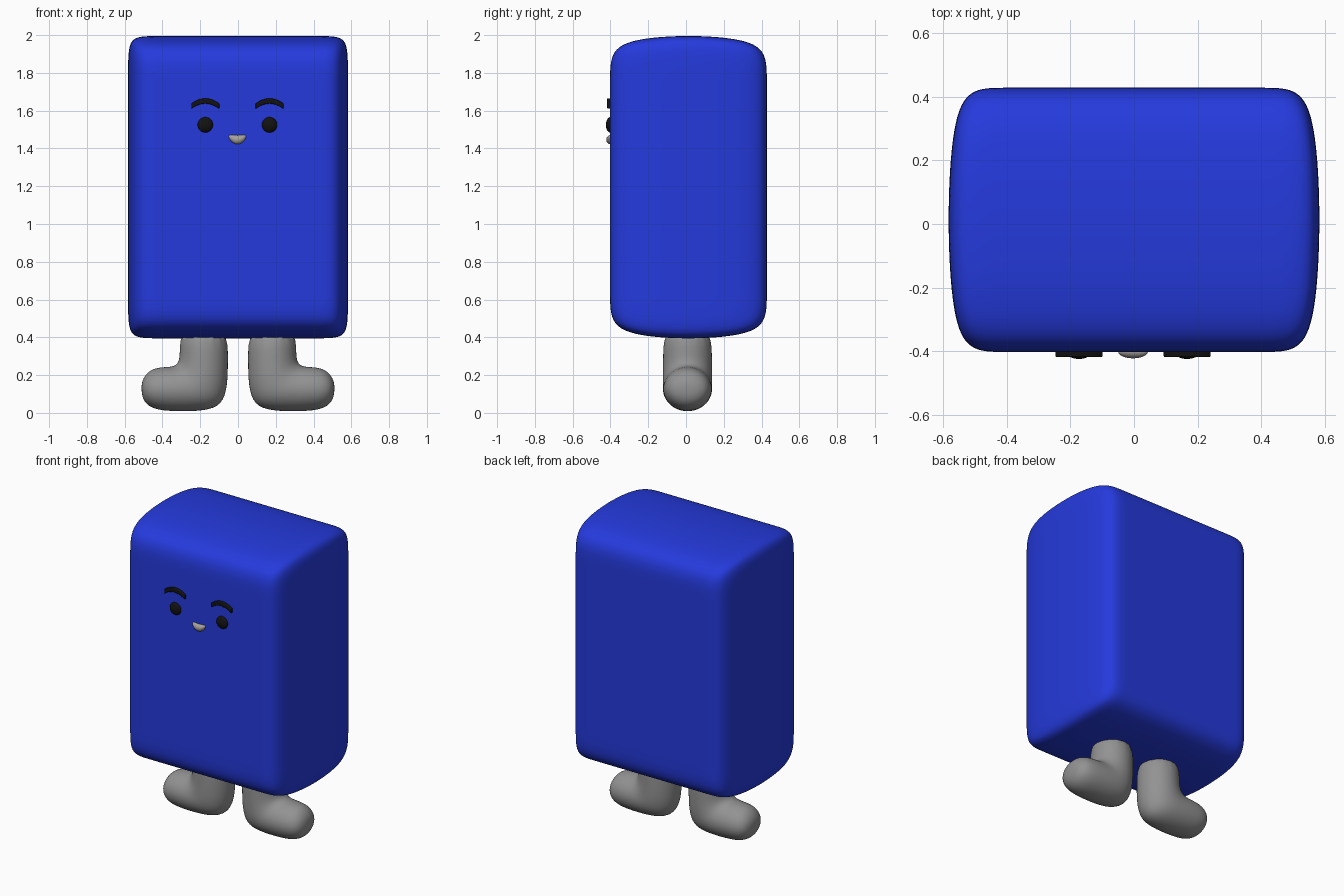
import bpy, bmesh, math
from mathutils import Matrix, Vector

cube = bpy.data.objects.get("Cube")
if cube:
    bpy.data.objects.remove(cube, do_unlink=True)


def material(name, color):
    mat = bpy.data.materials.new(name)
    mat.use_nodes = True
    mat.diffuse_color = (*color, 1)
    mat.node_tree.nodes["Principled BSDF"].inputs["Base Color"].default_value = (*color, 1)
    return mat


BLUE = material("blue", (0.018, 0.042, 0.72))
GREY = material("grey", (0.29, 0.29, 0.29))
PALE = material("pale grey", (0.38, 0.36, 0.33))
BLACK = material("black", (0.006, 0.006, 0.006))


def finish(bm, name, mat, subdivisions=0, location=(0, 0, 0)):
    """Turn a bmesh into a smooth, named object."""
    bmesh.ops.recalc_face_normals(bm, faces=bm.faces)
    for f in bm.faces:
        f.smooth = True
    mesh = bpy.data.meshes.new(name)
    bm.to_mesh(mesh)
    bm.free()
    mesh.materials.append(mat)
    obj = bpy.data.objects.new(name, mesh)
    obj.location = location
    bpy.context.collection.objects.link(obj)
    if subdivisions:
        mod = obj.modifiers.new("Smooth", "SUBSURF")
        mod.levels = mod.render_levels = subdivisions
    return obj


def box(half, cuts):
    """Box with edge loops; cuts pairs an axis with its loop offsets."""
    bm = bmesh.new()
    bmesh.ops.create_cube(bm, size=2, matrix=Matrix.Diagonal((*half, 1)))
    for axis, offsets in cuts:
        normal = Vector((0, 0, 0))
        normal[axis] = 1
        for d in offsets:
            bmesh.ops.bisect_plane(bm, geom=bm.verts[:] + bm.edges[:] + bm.faces[:],
                                   plane_co=normal * d, plane_no=normal)
    return bm


def bend(bm, amount):
    for v in bm.verts:
        v.co.z += amount * v.co.x ** 2


# Body: soft block, tight loops across the width and height
body = box((0.588, 0.415, 0.808), [(0, (-0.45, 0, 0.45)), (2, (-0.62, 0, 0.62))])
finish(body, "body", BLUE, 4, (0, 0.013, 1.195))

# Legs: rings swept down the shin and out along the foot
# each ring: inner bend point (x, z), outer bend point (x, z), half depth
RINGS = [
    ((0.31, 0.46), (0.05, 0.46), 0.13),
    ((0.31, 0.31), (0.05, 0.27), 0.132),
    ((0.318, 0.265), (0.052, 0.14), 0.134),
    ((0.345, 0.248), (0.08, 0.04), 0.134),
    ((0.375, 0.246), (0.17, 0.006), 0.134),
    ((0.42, 0.243), (0.35, 0.005), 0.132),
    ((0.465, 0.23), (0.445, 0.016), 0.122),
    ((0.499, 0.193), (0.493, 0.05), 0.09),
    ((0.512, 0.15), (0.51, 0.095), 0.035),
]
SIDES = 16


def leg(name, side):
    bm = bmesh.new()
    loops = []
    for inner, outer, depth in RINGS:
        a = Vector((inner[0] * side, 0, inner[1]))
        b = Vector((outer[0] * side, 0, outer[1]))
        loop = []
        for i in range(SIDES):
            t = math.tau * i / SIDES
            co = (a + b) / 2 + (a - b) / 2 * math.cos(t)
            co.y = depth * math.sin(t)
            loop.append(bm.verts.new(co))
        loops.append(loop)
    for lower, upper in zip(loops, loops[1:]):
        for i in range(SIDES):
            j = (i + 1) % SIDES
            bm.faces.new((lower[i], lower[j], upper[j], upper[i]))
    bm.faces.new(loops[0])
    bm.faces.new(loops[-1])
    finish(bm, name, GREY, 2, (0, 0.008, 0))


def ball(half):
    bm = bmesh.new()
    bmesh.ops.create_uvsphere(bm, u_segments=32, v_segments=16, radius=1,
                              matrix=Matrix.Diagonal((*half, 1)))
    return bm


# Paired legs, eyes and eyebrows
for label, side in (("left", 1), ("right", -1)):
    leg(label + "_leg", side)
    x = 0.17 * side - 0.003
    finish(ball((0.041, 0.024, 0.041)), label + "_eye", BLACK, 0, (x, -0.4, 1.525))
    brow = box((0.074, 0.018, 0.014), [(0, [i * 0.012 for i in range(-5, 6)])])
    bend(brow, -5)
    bmesh.ops.bevel(brow, geom=[e for e in brow.edges if e.calc_face_angle(0) > 1],
                    offset=0.004, segments=2, affect='EDGES', profile=0.5)
    finish(brow, label + "_eyebrow", BLACK, 0, (x, -0.4, 1.651))

# Nose: small ball bent upward at the ends
nose = ball((0.047, 0.022, 0.024))
bend(nose, 8)
finish(nose, "nose", PALE, 0, (-0.003, -0.4, 1.446))
